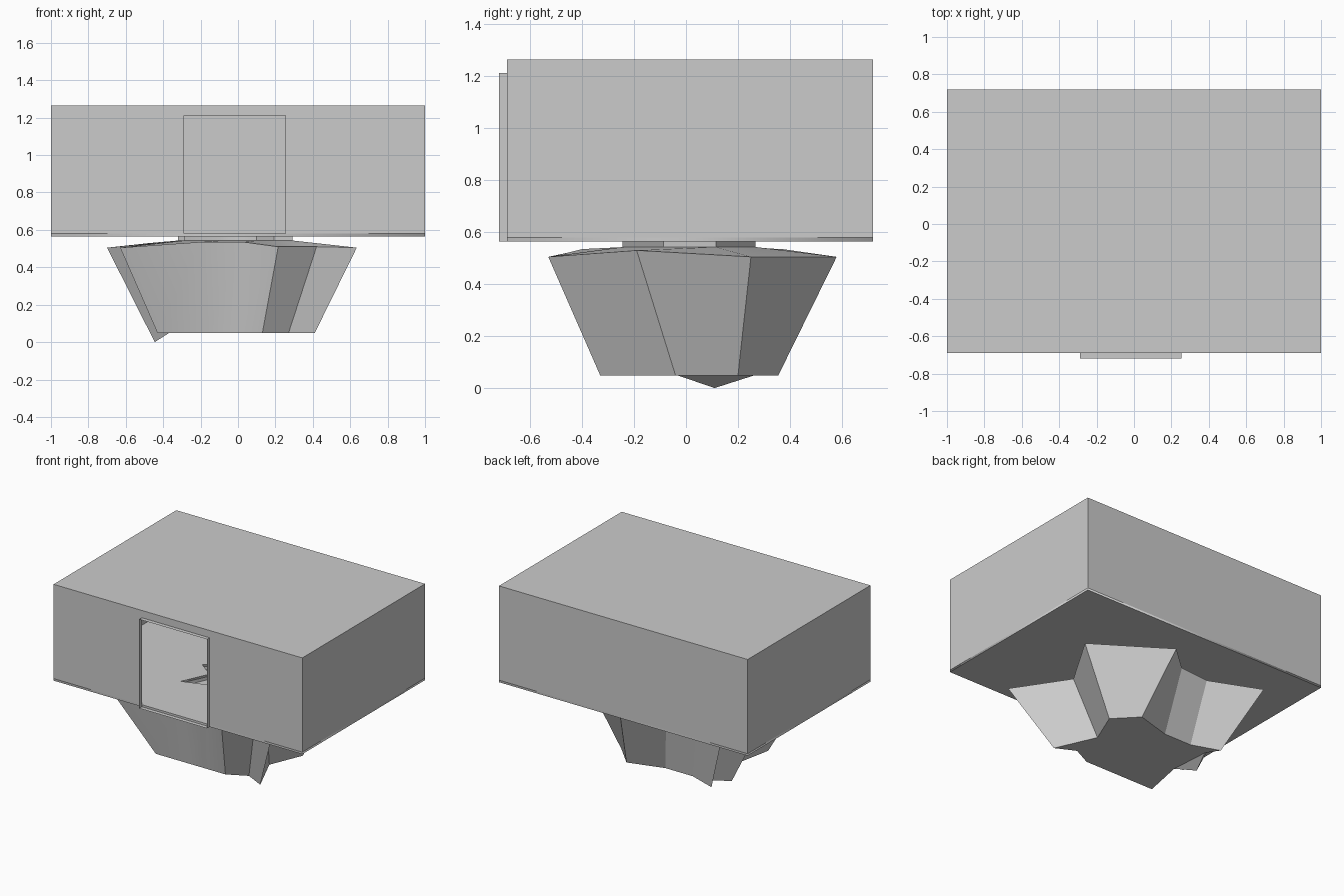
import bpy, math

if "Cube" in bpy.data.objects:
    bpy.data.objects.remove(bpy.data.objects["Cube"])

X0, X1, Y0, Y1 = -1.0, 1.0, -0.69, 0.72
FLOOR, ROOF = 0.58, 1.265


def mesh_object(name, verts, faces, smooth=False):
    me = bpy.data.meshes.new(name)
    me.from_pydata(verts, [], faces)
    ob = bpy.data.objects.new(name, me)
    bpy.context.collection.objects.link(ob)
    if smooth:
        bpy.ops.object.select_all(action='DESELECT')
        bpy.context.view_layer.objects.active = ob
        ob.select_set(True)
        bpy.ops.object.shade_smooth_by_angle(angle=math.radians(28))
    return ob


# rocky pedestal: star outline at the rim and at the foot
rim = [(-.63, -.53, .505), (-.2, -.39, .535), (.03, -.4, .535), (.215, -.5, .51),
       (.42, -.41, .51), (.635, -.53, .505), (.36, -.19, .53), (.63, .25, .505),
       (.124, .58, .505), (-.1, .37, .535), (-.33, .35, .535), (-.66, .54, .505),
       (-.47, .26, .53), (-.7, .11, .505), (-.43, -.1, .53)]
foot = [(-.43, -.33), (-.16, -.33), (0, -.33), (.13, -.33), (.27, -.26), (.41, -.33),
        (.28, -.04), (.38, .2), (.23, .355), (-.03, .28), (-.25, .28), (-.45, .35),
        (-.39, .26), (-.445, .11), (-.37, -.03)]
TIP = 13  # the one foot corner that reaches the ground
n = len(rim)
neck = [(x * .46, y * .46) for x, y, z in rim]

rings = [[(x, y, 0 if i == TIP else .048) for i, (x, y) in enumerate(foot)],
         rim,
         [(x, y, .543) for x, y in neck],
         [(x, y, .566) for x, y in neck]]
verts = [v for r in rings for v in r]
faces = [(k * n + i, k * n + (i + 1) % n, (k + 1) * n + (i + 1) % n, (k + 1) * n + i)
         for k in range(3) for i in range(n)]
faces.append([i for i in reversed(range(n)) if i != TIP])   # flat underside
faces.append((TIP + 1, TIP, TIP - 1))                       # spike underside
faces.append(list(range(2 * n, 3 * n)))                     # floor of the shaft
mesh_object("rock_pedestal", verts, faces, smooth=True)

# floor slab with the star-shaped opening over the neck
cu = bpy.data.curves.new("floor_slab", 'CURVE')
cu.dimensions = '2D'
cu.fill_mode = 'BOTH'
cu.extrude = (FLOOR - .565) / 2
for loop in ([(X0, Y0), (X1, Y0), (X1, Y1), (X0, Y1)], neck):
    s = cu.splines.new('POLY')
    s.points.add(len(loop) - 1)
    for p, (x, y) in zip(s.points, loop):
        p.co = (x, y, 0, 1)
    s.use_cyclic_u = True
slab = bpy.data.objects.new("floor_slab", cu)
bpy.context.collection.objects.link(slab)
slab.location.z = (FLOOR + .565) / 2
bpy.ops.object.select_all(action='DESELECT')
bpy.context.view_layer.objects.active = slab
slab.select_set(True)
bpy.ops.object.convert(target='MESH')

# thin-walled cabin, the front wall leaving a doorway
DL, DR, DT, DY = -.29, .255, 1.212, -.72
corners = [(X0, Y0), (X1, Y0), (X1, Y1), (X0, Y1)]
cv = [(x, y, z) for z in (FLOOR, ROOF) for x, y in corners]
cv += [(DR, Y0, FLOOR), (DR, Y0, DT), (DL, Y0, DT), (DL, Y0, FLOOR)]
mesh_object("cabin_walls", cv, [(1, 2, 6, 5), (2, 3, 7, 6), (3, 0, 4, 7), (4, 5, 6, 7),
                                (1, 5, 9, 8), (5, 4, 10, 9), (4, 0, 11, 10)])

# projecting door surround with sill
dv = [(x, y, z) for y in (DY, Y0)
      for x, z in ((DL, .565), (DR, .565), (DR, DT), (DL, DT))]
mesh_object("door_surround", dv, [(i, (i + 1) % 4, (i + 1) % 4 + 4, i + 4) for i in range(4)])
